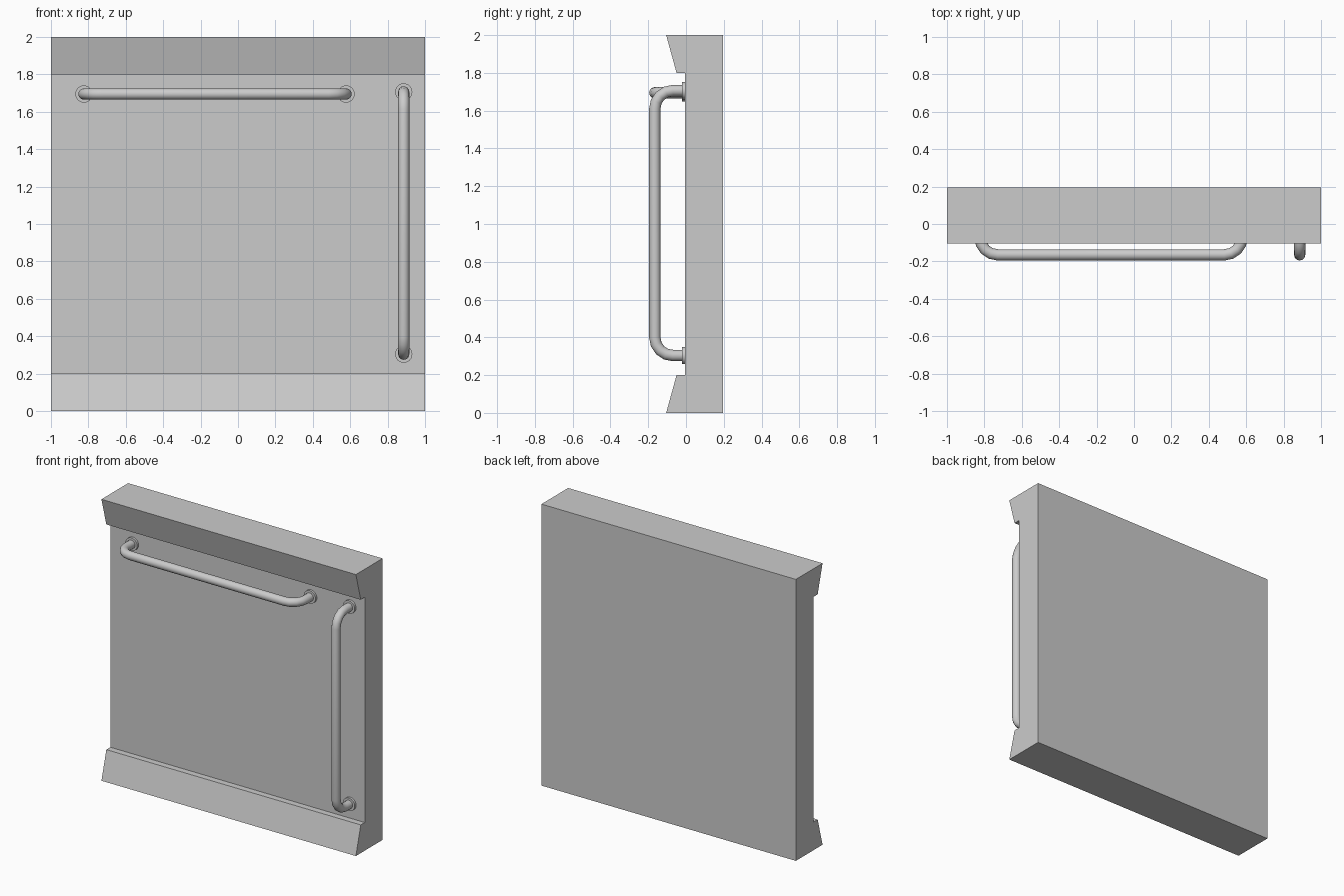
import bpy, bmesh, math
from mathutils import Vector

if "Cube" in bpy.data.objects:
    bpy.data.objects.remove(bpy.data.objects["Cube"])

WALL_Y = -0.005   # face of the recessed panel
BAR_Y = -0.165    # centre line of the bars
BAR_R = 0.03
BEND = 0.095
BEND_STEPS = 4


def add_mesh(name, bm):
    bmesh.ops.recalc_face_normals(bm, faces=bm.faces)
    mesh = bpy.data.meshes.new(name)
    bm.to_mesh(mesh)
    bm.free()
    obj = bpy.data.objects.new(name, mesh)
    bpy.context.collection.objects.link(obj)
    return obj


def smooth(obj):
    bpy.ops.object.select_all(action='DESELECT')
    obj.select_set(True)
    bpy.context.view_layer.objects.active = obj
    bpy.ops.object.shade_smooth_by_angle(angle=math.radians(40))


def grab_bar(name, start, end):
    """Bent tube between two wall points, with a round flange at each end."""
    a, b = Vector(start), Vector(end)
    along = (b - a).normalized()
    out = Vector((0, BAR_Y - WALL_Y, 0))
    out_dir = out.normalized()

    def half(p, d):
        pts = [p - out_dir * 0.01]
        centre = p + out - out_dir * BEND + d * BEND
        for i in range(BEND_STEPS + 1):
            t = math.pi / 2 * i / BEND_STEPS
            pts.append(centre - d * BEND * math.cos(t) + out_dir * BEND * math.sin(t))
        return pts

    path = half(a, along) + half(b, -along)[::-1]
    curve = bpy.data.curves.new(name, 'CURVE')
    curve.dimensions = '3D'
    curve.bevel_depth = BAR_R
    curve.bevel_resolution = 6
    curve.use_fill_caps = True
    spline = curve.splines.new('POLY')
    spline.points.add(len(path) - 1)
    for point, co in zip(spline.points, path):
        point.co = (*co, 1)
    bar = bpy.data.objects.new(name, curve)
    bpy.context.collection.objects.link(bar)
    bpy.ops.object.select_all(action='DESELECT')
    bar.select_set(True)
    bpy.context.view_layer.objects.active = bar
    bpy.ops.object.convert(target='MESH')
    smooth(bar)

    for label, p in (("start", a), ("end", b)):
        bpy.ops.mesh.primitive_cylinder_add(
            vertices=24, radius=0.046, depth=0.03,
            location=p + Vector((0, -0.001, 0)), rotation=(math.pi / 2, 0, 0))
        flange = bpy.context.object
        flange.name = f"{name}_flange_{label}"
        smooth(flange)


# wall panel with sloped top and bottom rails, extruded along x
profile = [(0.195, 0), (-0.105, 0), (-0.05, 0.2), (WALL_Y, 0.2),
           (WALL_Y, 1.8), (-0.05, 1.8), (-0.105, 2), (0.195, 2)]
bm = bmesh.new()
face = bm.faces.new([bm.verts.new((-1, y, z)) for y, z in profile])
ext = bmesh.ops.extrude_face_region(bm, geom=[face])
bmesh.ops.translate(bm, vec=(2, 0, 0),
                    verts=[g for g in ext["geom"] if isinstance(g, bmesh.types.BMVert)])
add_mesh("wall_panel", bm)

# handrails
grab_bar("horizontal_bar", (-0.824, WALL_Y, 1.695), (0.578, WALL_Y, 1.695))
grab_bar("vertical_bar", (0.886, WALL_Y, 0.304), (0.886, WALL_Y, 1.706))
